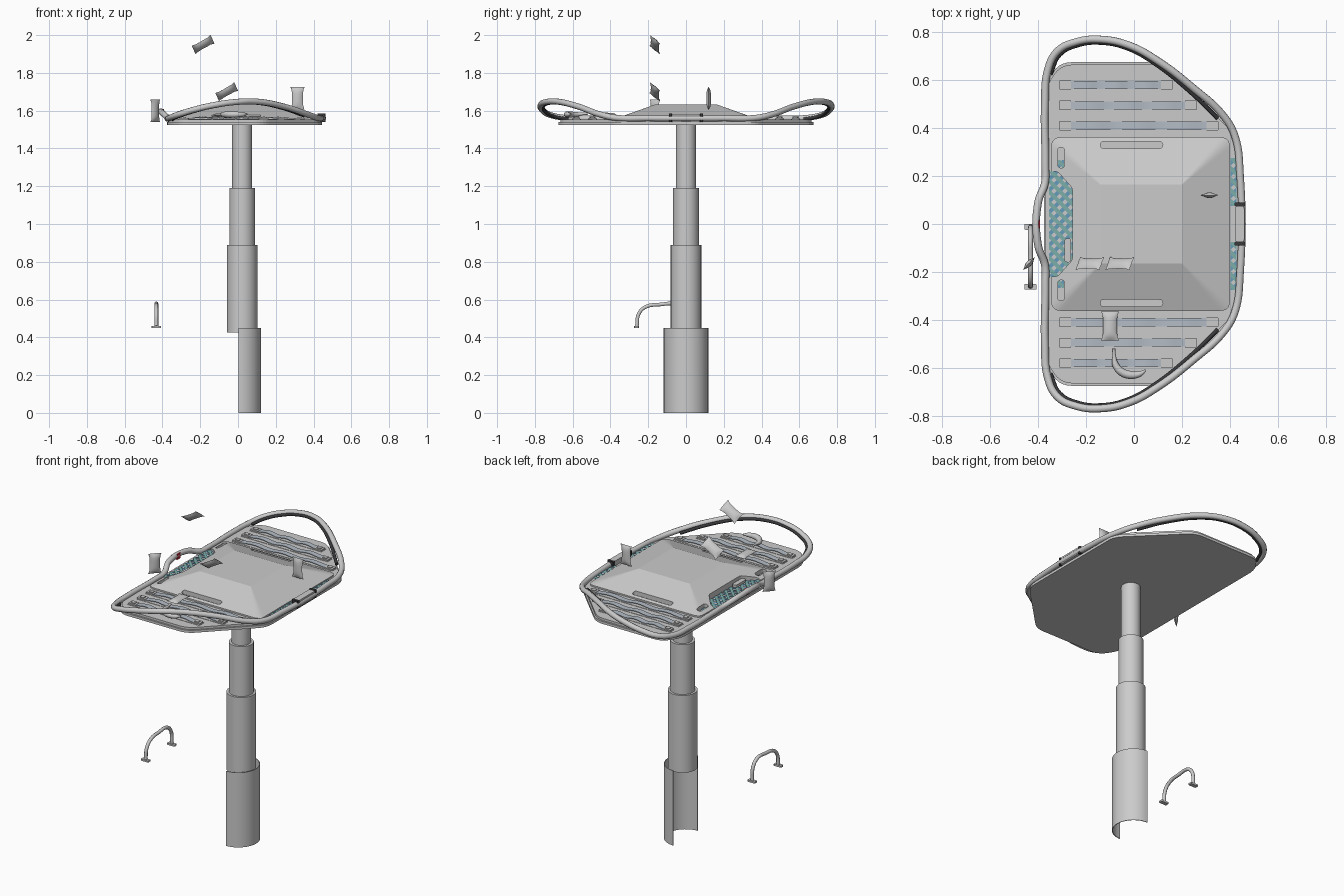
import bpy, bmesh, math
from mathutils import Vector, Matrix

if "Cube" in bpy.data.objects:
    bpy.data.objects.remove(bpy.data.objects["Cube"])


def mat(name, col):
    m = bpy.data.materials.new(name)
    m.diffuse_color = (*col, 1)
    m.use_nodes = True
    m.node_tree.nodes["Principled BSDF"].inputs["Base Color"].default_value = m.diffuse_color
    return m


BLUE = mat("net_blue", (0.13, 0.33, 0.5))
TEAL = mat("net_teal", (0.2, 0.42, 0.4))
STRAP = mat("strap_grey", (0.45, 0.5, 0.56))
DARK = mat("dark_trim", (0.04, 0.04, 0.045))
RED = mat("red", (0.5, 0.02, 0.04))


def finish(name, bm, m=None, smooth=False):
    bmesh.ops.recalc_face_normals(bm, faces=bm.faces)
    me = bpy.data.meshes.new(name)
    bm.to_mesh(me)
    bm.free()
    ob = bpy.data.objects.new(name, me)
    bpy.context.collection.objects.link(ob)
    if m:
        me.materials.append(m)
    if smooth:
        activate(ob)
        bpy.ops.object.shade_smooth_by_angle(angle=math.radians(40))
    return ob


def activate(ob):
    bpy.ops.object.select_all(action='DESELECT')
    ob.select_set(True)
    bpy.context.view_layer.objects.active = ob


def rounded(pts, r, n=5):
    out = []
    for i, p in enumerate(pts):
        p, a, b = Vector(p), Vector(pts[i - 1]), Vector(pts[(i + 1) % len(pts)])
        s, e = p + (a - p).normalized() * r, p + (b - p).normalized() * r
        for k in range(n + 1):
            t = k / n
            out.append(s * (1 - t) ** 2 + p * 2 * t * (1 - t) + e * t * t)
    return out


def rect(x0, x1, y0, y1):
    return [(x0, y0), (x1, y0), (x1, y1), (x0, y1)]


def add_loft(bm, layers):
    rings = [[bm.verts.new((p[0], p[1], z)) for p in o] for o, z in layers]
    for a, b in zip(rings, rings[1:]):
        for i in range(len(a)):
            j = (i + 1) % len(a)
            bm.faces.new((a[i], a[j], b[j], b[i]))
    bm.faces.new(rings[0][::-1])
    bm.faces.new(rings[-1])


def loft(name, layers, m=None, smooth=False):
    bm = bmesh.new()
    add_loft(bm, layers)
    return finish(name, bm, m, smooth)


def box(name, x0, x1, y0, y1, z0, z1, m=None, r=0.004):
    o = rounded(rect(x0, x1, y0, y1), r, 3)
    return loft(name, [(o, z0), (o, z1)], m)


def tube(name, pts, r, m=None, cyclic=False, radii=None):
    cu = bpy.data.curves.new(name, 'CURVE')
    cu.dimensions = '3D'
    cu.bevel_depth, cu.bevel_resolution, cu.resolution_u = r, 3, 8
    cu.use_fill_caps = True
    s = cu.splines.new('BEZIER')
    s.use_cyclic_u = cyclic
    s.bezier_points.add(len(pts) - 1)
    for i, (b, p) in enumerate(zip(s.bezier_points, pts)):
        b.co = p
        b.handle_left_type = b.handle_right_type = 'AUTO'
        b.radius = radii[i] if radii else 1
    ob = bpy.data.objects.new(name, cu)
    bpy.context.collection.objects.link(ob)
    if m:
        cu.materials.append(m)
    activate(ob)
    bpy.ops.object.convert(target='MESH')
    bpy.ops.object.shade_smooth_by_angle(angle=math.radians(40))


# telescoping column
for name, r, z0, z1 in (("column_lower", .081, .425, .89), ("column_middle", .068, .89, 1.19),
                        ("column_upper", .053, 1.19, 1.53)):
    o = [(.022 + r * math.cos(k * math.pi / 24), r * math.sin(k * math.pi / 24)) for k in range(48)]
    loft(name, [(o, z0), (o, z1)], smooth=True)

# half-round base shell, open towards -x
arc = [-math.pi / 2 + math.pi * k / 24 for k in range(25)]
o = [(.003 + .118 * math.cos(a), .118 * math.sin(a)) for a in arc]
o += [(.003 + .114 * math.cos(a), .114 * math.sin(a)) for a in reversed(arc)]
loft("base_shell", [(o, 0), (o, .45)], smooth=True)

# table slab in two layers
half = [(.445, .36), (.13, .675), (-.31, .675), (-.375, .58)]
outline = half + [(x, -y) for x, y in reversed(half)]
low = rounded(outline, .05)
loft("table_slab", [(low, 1.525), (low, 1.54)])
top = [p * .985 for p in low]
loft("table_deck", [(top, 1.54), (top, 1.553)])

# raised centre with net recess and slots cut out
base = rounded(rect(-.345, .4, -.362, .362), .04)
peak = rounded(rect(-.14, .2, -.165, .165), .002)
raised = loft("raised_centre", [(base, 1.552), (base, 1.562), (peak, 1.632)])
net_shape = [(-.355, -.22), (-.32, -.22), (-.257, -.15), (-.257, .15), (-.32, .22), (-.355, .22)]
bm = bmesh.new()
holes = [rounded(net_shape, .015)]
for s in (1, -1):
    holes.append(rounded(rect(-.14, .12, s * .33 - .014, s * .33 + .014), .0139))
    holes.append(rounded(rect(-.318, -.29, s * .277 - .043, s * .277 + .043), .0139))
for h in holes:
    add_loft(bm, [(h, 1.5), (h, 1.75)])
cutter = finish("cutter", bm)
cutter.hide_render = True
mod = raised.modifiers.new("cut", 'BOOLEAN')
mod.object, mod.operation, mod.solver = cutter, 'DIFFERENCE', 'EXACT'
activate(raised)
bpy.ops.object.modifier_apply(modifier="cut")
bpy.data.objects.remove(cutter)


# nets of crossed diagonal bands, trimmed to a convex outline
def net(name, poly, z):
    cx, cy = (sum(p[i] for p in poly) / len(poly) for i in (0, 1))
    for s, m, dz in ((1, BLUE, 0), (-1, TEAL, .002)):
        bm = bmesh.new()
        for k in range(-9, 10):
            mx = Matrix.Translation((cx, cy + k * .046, z + dz)) @ Matrix.Rotation(s * math.pi / 4, 4, 'Z') \
                @ Matrix.Diagonal((.5, .016, .002, 1))
            bmesh.ops.create_cube(bm, size=1, matrix=mx)
        for i, p in enumerate(poly):
            q = poly[(i + 1) % len(poly)]
            bmesh.ops.bisect_plane(bm, geom=bm.verts[:] + bm.edges[:] + bm.faces[:], plane_co=(*p, 0),
                                   plane_no=(q[1] - p[1], p[0] - q[0], 0), clear_outer=True)
        finish(name, bm, m)


net("side_net", net_shape, 1.556)
for s in (1, -1):
    net("edge_net", rect(.403, .428, s * .175 - .1, s * .175 + .1), 1.556)
    net("slot_net", rect(-.317, -.291, s * .252 - .016, s * .252 + .016), 1.556)
box("net_grip", -.29, -.262, -.16, -.06, 1.56, 1.575, r=.012)

# elastic straps with buckles
for s in (1, -1):
    for y, x1 in ((.58, .165), (.495, .265), (.41, .355)):
        y *= s
        box("strap_base", -.315, x1, y - .023, y + .023, 1.552, 1.555)
        for xa in (-.312, x1 - .053):
            box("strap_buckle", xa, xa + .05, y - .02, y + .02, 1.553, 1.562)
            box("strap_buckle_bar", xa + .012, xa + .038, y - .012, y + .012, 1.56, 1.567)
        bm = bmesh.new()
        xa, xb, n = -.265, x1 - .05, 32
        loops = []
        for k in range(n + 1):
            z = 1.557 + .008 * math.sin(math.pi * 3 * k / n) ** 2
            x = xa + (xb - xa) * k / n
            loops.append([bm.verts.new((x, y + a, z + b)) for a, b in
                          ((-.017, 0), (.017, 0), (.017, .003), (-.017, .003))])
        for a, b in zip(loops, loops[1:]):
            for i in range(4):
                bm.faces.new((a[i], a[i - 1], b[i - 1], b[i]))
        bm.faces.new(loops[0])
        bm.faces.new(loops[-1])
        finish("strap", bm, STRAP, True)

# padded rail around the table, rising at both ends
rail = [(-.4, .09, 1.588), (-.372, .17, 1.562), (-.37, .25, 1.558), (-.372, .5, 1.558), (-.36, .64, 1.562),
        (-.32, .72, 1.578), (-.24, .76, 1.603), (-.14, .77, 1.627), (-.02, .745, 1.645), (.1, .68, 1.648),
        (.25, .565, 1.62), (.37, .455, 1.58), (.42, .37, 1.562), (.443, .2, 1.56)]
tube("rail", rail + [(x, -y, z) for x, y, z in reversed(rail)], .016, cyclic=True)
for s in (1, -1):
    tube("rail_inner_trim", [(x - (x + .1) * .045, s * (y - .014), z - .007) for x, y, z in rail[4:12]],
         .009, DARK)

# rail clamp and red latch
box("rail_clamp", .422, .46, -.075, .075, 1.54, 1.582, r=.01)
for s in (1, -1):
    box("clamp_collar", .42, .462, s * .082 - .008, s * .082 + .008, 1.539, 1.584, DARK)
box("red_latch", -.411, -.393, -.016, .016, 1.575, 1.608, RED)

# loose grab handle
X = -.432
tube("grab_handle", [(X, -.26, .46), (X, -.25, .525), (X, -.215, .56), (X, -.135, .574), (X, -.06, .574),
                     (X, -.022, .54), (X, -.012, .46)], .01)
for y in (-.262, -.012):
    box("handle_foot", X - .025, X + .025, y - .012, y + .012, .45, .46)


# pillow shaped pouches with flared sealed ends
def pouch(c, u, v, length=.12, width=.075):
    u, v = Vector(u).normalized(), Vector(v).normalized()
    nrm = u.cross(v).normalized()
    bm = bmesh.new()
    n = 10
    for side in (1, -1):
        g = []
        for i in range(n + 1):
            t = 2 * i / n - 1
            w = width / 2 * (.78 + .22 * t ** 4)
            g.append([])
            for j in range(n + 1):
                q = 2 * j / n - 1
                h = .001 + .011 * (1 - t ** 4) * (1 - q * q)
                g[-1].append(bm.verts.new(Vector(c) + u * t * length / 2 + v * q * w + nrm * side * h))
        for i in range(n):
            for j in range(n):
                bm.faces.new((g[i][j], g[i + 1][j], g[i + 1][j + 1], g[i][j + 1]))
    bmesh.ops.remove_doubles(bm, verts=bm.verts, dist=.0025)
    finish("food_pouch", bm, None, True)


for c in ((-.185, -.165, 1.95), (-.06, -.165, 1.7)):
    pouch(c, (.87, 0, .5), (.02, .055, -.045), .115)
pouch((-.438, -.165, 1.6), (0, 0, 1), (1, 1.1, 0))
pouch((.315, .12, 1.665), (0, 0, 1), (1, 0, 0))
pouch((-.1, -.425, 1.577), (0, 1, 0), (-1, 0, 0))

# banana resting on the straps
tube("banana", [(-.085, -.52, 1.585), (-.083, -.545, 1.583), (-.078, -.585, 1.58), (-.055, -.615, 1.58),
                (-.015, -.63, 1.58), (.025, -.625, 1.58), (.048, -.61, 1.582)],
     .017, radii=[.4, .4, .8, 1, 1, .7, .25])
